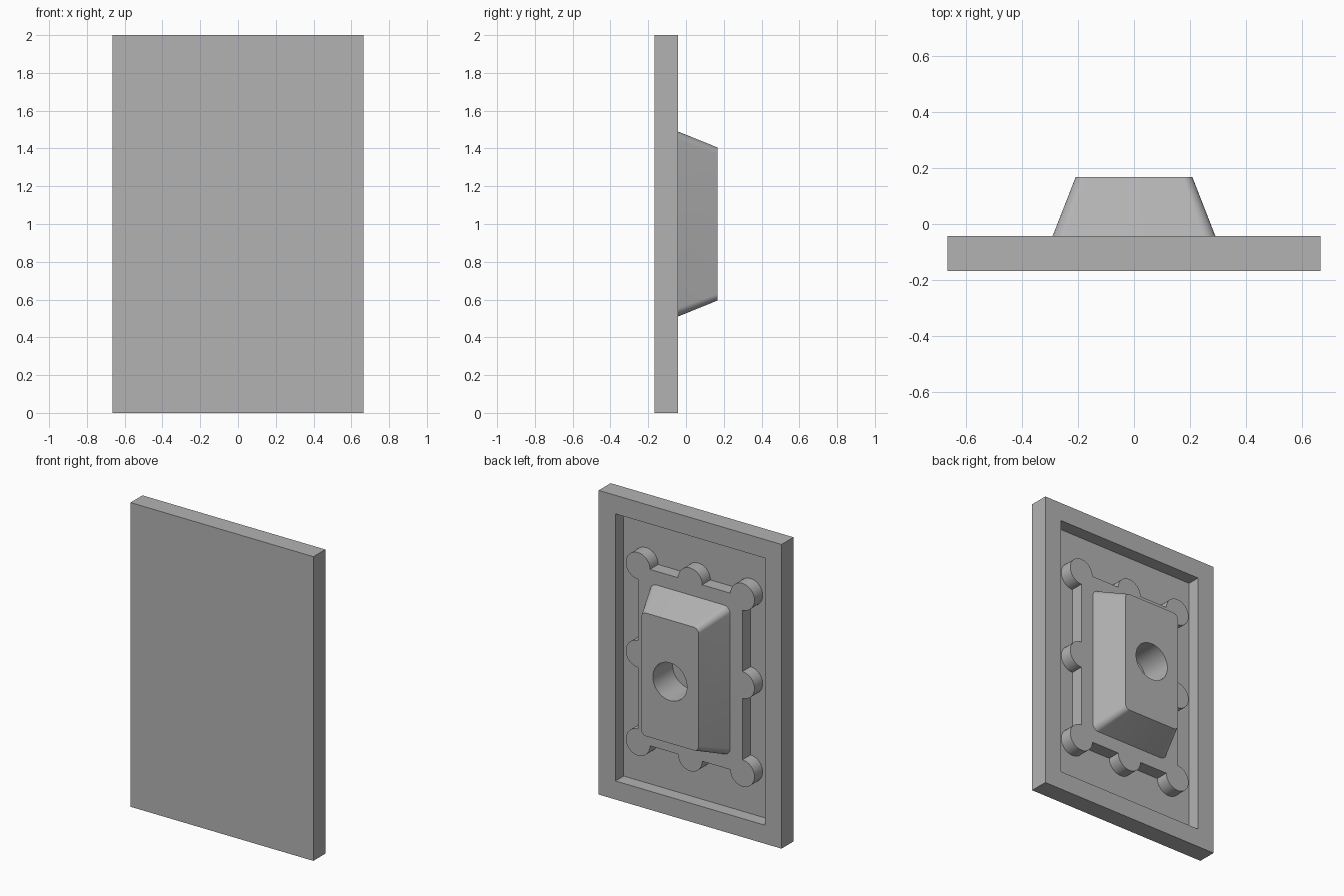
import bpy, bmesh
from math import sin, cos, radians

if "Cube" in bpy.data.objects:
    bpy.data.objects.remove(bpy.data.objects["Cube"])

gray = bpy.data.materials.new("plain_gray")
gray.use_nodes = True
color = (0.45, 0.45, 0.45, 1)
gray.diffuse_color = color
gray.node_tree.nodes["Principled BSDF"].inputs["Base Color"].default_value = color

MID = 1.0                       # height of the model's centre
FRONT, RIM, TOP = -0.167, -0.043, 0.167
FLOOR = RIM - 0.085             # bottom of the pocket


def loft(name, rings):
    """Join equal-length (x, z) outlines at given y depths and cap both ends."""
    bm = bmesh.new()
    loops = [[bm.verts.new((x, y, z + MID)) for x, z in pts] for y, pts in rings]
    for a, b in zip(loops, loops[1:]):
        for i in range(len(a)):
            bm.faces.new((a[i - 1], a[i], b[i], b[i - 1]))
    bm.faces.new(loops[0])
    bm.faces.new(loops[-1])
    bmesh.ops.recalc_face_normals(bm, faces=bm.faces)
    mesh = bpy.data.meshes.new(name)
    bm.to_mesh(mesh)
    bm.free()
    mesh.materials.append(gray)
    ob = bpy.data.objects.new(name, mesh)
    bpy.context.collection.objects.link(ob)
    bpy.ops.object.select_all(action='DESELECT')
    ob.select_set(True)
    bpy.context.view_layer.objects.active = ob
    bpy.ops.object.shade_smooth_by_angle(angle=radians(25))
    return ob


def arc(cx, cz, r, start, end, n):
    angles = [radians(start + (end - start) * i / n) for i in range(n + 1)]
    return [(cx + r * cos(a), cz + r * sin(a)) for a in angles]


SIGNS = ((1, 1), (-1, 1), (-1, -1), (1, -1))


def rect(w, h):
    return [(sx * w, sz * h) for sx, sz in SIGNS]


def rounded_rect(w, h, r, n):
    pts = []
    for k, (sx, sz) in enumerate(SIGNS):
        pts += arc(sx * (w - r), sz * (h - r), r, 90 * k, 90 * k + 90, n)
    return pts


def lobed_rect(w, h, r):
    """Rectangle with a round lobe on each corner and each side's middle."""
    pts = []
    sides = ((0, h), (-w, 0), (0, -h), (w, 0))
    for k, ((sx, sz), (mx, mz)) in enumerate(zip(SIGNS, sides)):
        pts += arc(sx * w, sz * h, r, 90 * k - 90, 90 * k + 180, 24)
        pts += arc(mx, mz, r, 90 * k, 90 * k + 180, 16)
    return pts


# Plate with a rectangular pocket in its back
loft("plate", [
    (FRONT, rect(0.665, 1.0)), (RIM, rect(0.665, 1.0)),
    (RIM, rect(0.543, 0.878)), (FLOOR, rect(0.543, 0.878))])

# Lobed platform standing in the pocket
outline = lobed_rect(0.38, 0.58, 0.088)
loft("lobed_platform", [(FLOOR - 0.01, outline), (RIM, outline)])

# Tapered block with a round blind hole
N = 11
step = 360 / (4 * N + 4)
hole = arc(0, 0, 0.124, step / 2, 360 - step / 2, 4 * N + 3)
loft("tapered_block", [
    (RIM, rounded_rect(0.29, 0.49, 0.045, N)),
    (TOP, rounded_rect(0.208, 0.405, 0.035, N)),
    (TOP, hole), (RIM + 0.005, hole)])
